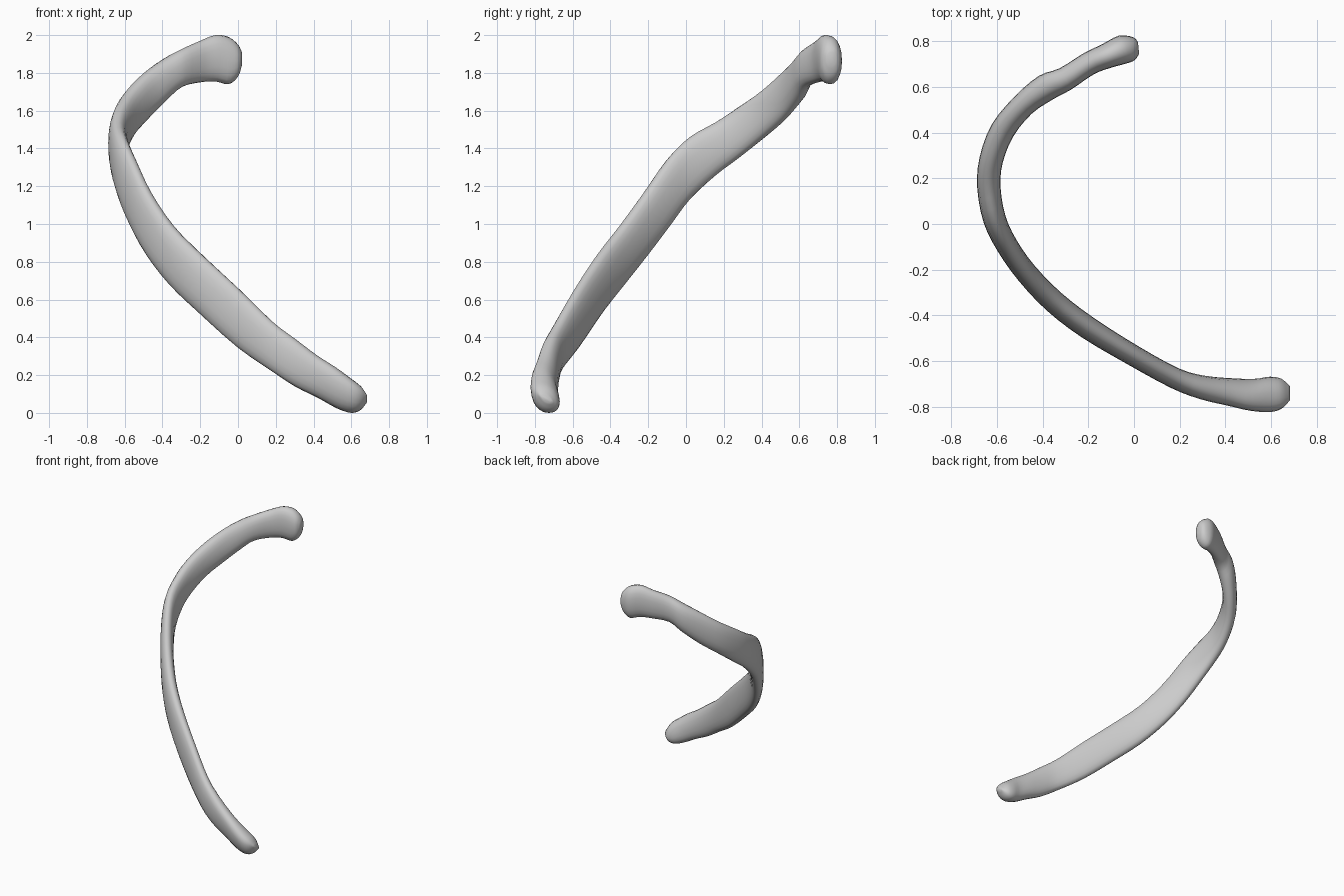
import bpy, bmesh, math
from mathutils import Vector

# Stations along the rib: x, y, lower z, upper z, half thickness
STATIONS = [
    (0.02, 0.770, 1.84, 1.91, 0.025), (0.00, 0.768, 1.78, 1.95, 0.050),
    (-0.05, 0.763, 1.74, 1.99, 0.063), (-0.12, 0.735, 1.755, 2.0, 0.055),
    (-0.20, 0.700, 1.75, 1.97, 0.051), (-0.30, 0.635, 1.725, 1.925, 0.053),
    (-0.385, 0.597, 1.655, 1.878, 0.060), (-0.485, 0.520, 1.555, 1.805, 0.053),
    (-0.575, 0.410, 1.455, 1.71, 0.054), (-0.625, 0.280, 1.35, 1.62, 0.052),
    (-0.635, 0.160, 1.26, 1.54, 0.051), (-0.61, 0.020, 1.13, 1.46, 0.050),
    (-0.555, -0.095, 0.98, 1.345, 0.048), (-0.47, -0.215, 0.825, 1.17, 0.048),
    (-0.35, -0.340, 0.67, 0.995, 0.050), (-0.20, -0.455, 0.525, 0.845, 0.050),
    (0.00, -0.577, 0.345, 0.66, 0.046), (0.18, -0.675, 0.22, 0.485, 0.046),
    (0.30, -0.715, 0.14, 0.395, 0.052), (0.42, -0.735, 0.08, 0.305, 0.058),
    (0.52, -0.748, 0.025, 0.24, 0.066), (0.60, -0.745, 0.0, 0.18, 0.073),
    (0.65, -0.740, 0.015, 0.14, 0.058), (0.682, -0.740, 0.055, 0.095, 0.022),
]
SIDES, STEPS = 20, 3


def spline(a, b, c, d, t):
    return [0.5 * (2 * q + (r - p) * t + (2 * p - 5 * q + 4 * r - s) * t * t
                   + (3 * q - p - 3 * r + s) * t ** 3)
            for p, q, r, s in zip(a, b, c, d)]


# Smooth the stations into a dense path
n = len(STATIONS)
path = []
for i in range(n - 1):
    quad = [STATIONS[min(max(k, 0), n - 1)] for k in range(i - 1, i + 3)]
    path += [spline(*quad, s / STEPS) for s in range(STEPS)]
path.append(list(STATIONS[-1]))


def soft(v):
    return math.copysign(abs(v) ** 0.88, v)


# Loft upright oval sections along the path
bm = bmesh.new()
rings = []
for i, (x, y, lo, hi, half) in enumerate(path):
    a, b = path[max(i - 3, 0)], path[min(i + 3, len(path) - 1)]
    tangent = Vector((b[0] - a[0], b[1] - a[1], 0)).normalized()
    side = Vector((-tangent.y, tangent.x, 0))
    lean = 0.02 * min(max((x - 0.2) / 0.3, 0), 1) if y < 0 else 0
    ring = []
    for k in range(SIDES):
        ang = math.tau * k / SIDES
        u, v = soft(math.cos(ang)), soft(math.sin(ang))
        p = Vector((x, y, (lo + hi) / 2 + v * (hi - lo) / 2))
        ring.append(bm.verts.new(p + side * (u * half - v * lean)))
    rings.append(ring)
for r, s in zip(rings, rings[1:]):
    for k in range(SIDES):
        j = (k + 1) % SIDES
        bm.faces.new((r[k], r[j], s[j], s[k]))

# Close both ends
bm.faces.new(rings[0])
bm.faces.new(rings[-1])
bmesh.ops.recalc_face_normals(bm, faces=bm.faces[:])
for f in bm.faces:
    f.smooth = True

mesh = bpy.data.meshes.new("rib_bone")
bm.to_mesh(mesh)
bm.free()
bpy.context.collection.objects.link(bpy.data.objects.new("rib_bone", mesh))
